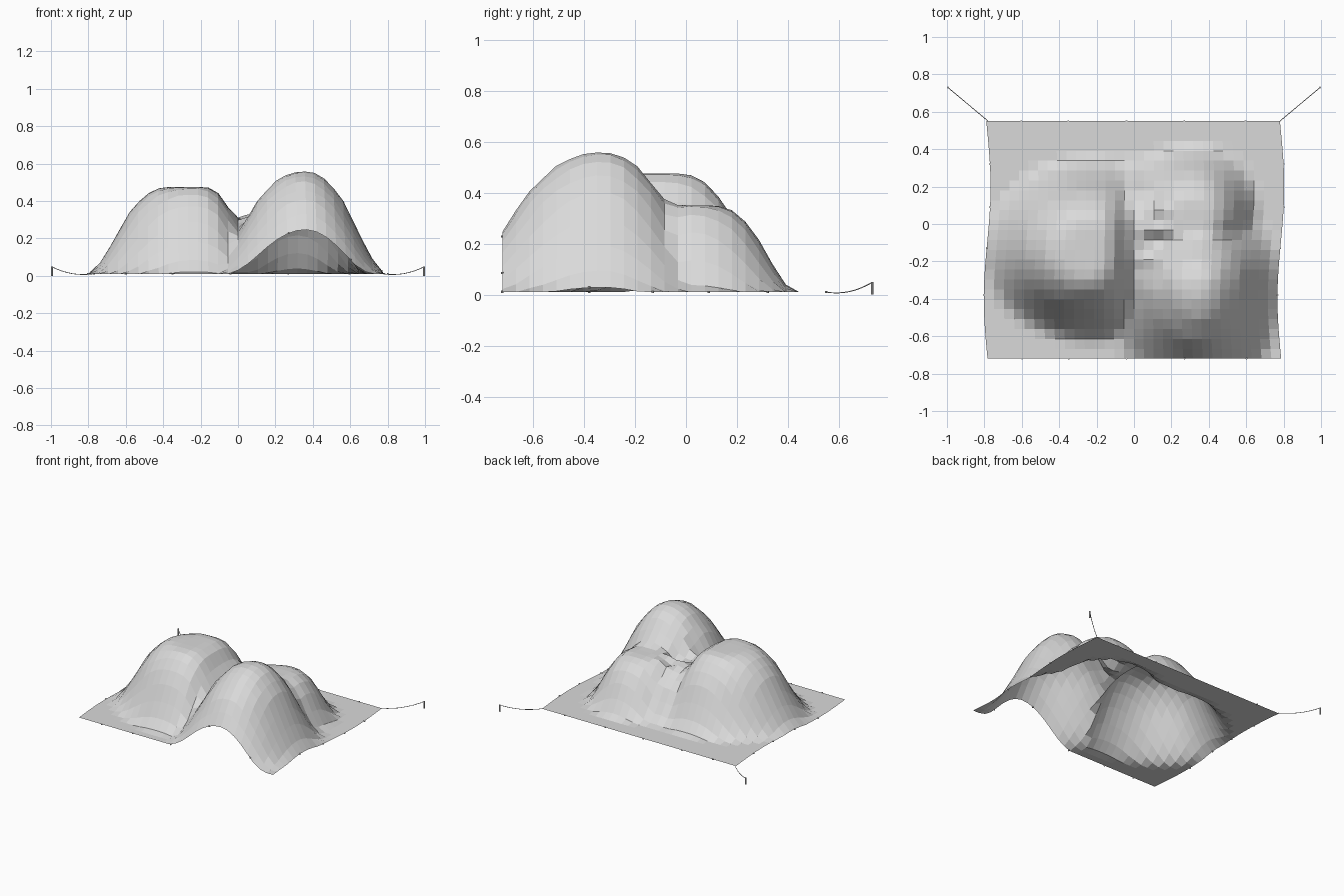
import bpy, bmesh, math, random
from mathutils import Vector

random.seed(4)
old = bpy.data.objects.get("Cube")
if old:
    bpy.data.objects.remove(old)


def material(name, value):
    m = bpy.data.materials.new(name)
    m.use_nodes = True
    color = (value, value, value, 1)
    m.diffuse_color = color
    m.node_tree.nodes["Principled BSDF"].inputs["Base Color"].default_value = color
    return m


cloth_mat = material("light grey cloth", 0.7)

# Draped slope: normalised distance from the mound centre -> relative height
SLOPE = [(0, 1), (.15, .98), (.3, .9), (.5, .69), (.65, .43), (.8, .19), (.9, .06), (1, 0)]


def slope(r):
    for (r0, h0), (r1, h1) in zip(SLOPE, SLOPE[1:]):
        if r <= r1:
            return h0 + (h1 - h0) * (r - r0) / (r1 - r0)
    return 0


def mound(x, y, cx, cy, left, right, front, back, height, flat, round_left, round_right):
    u = (x - cx) / (right if x > cx else left)
    v = (y - cy) / (back if y > cy else front)
    n = round_right if x > cx else round_left
    r = (abs(u) ** n + abs(v) ** n) ** (1 / n)
    return height * slope(max(0, (r - flat) / (1 - flat)))


# centre x, y, reach left, right, front, back, height, flat top share, squareness left, right
MOUNDS = [
    (-.25, -.13, .55, .35, .5, .49, .465, .22, 2, 3),
    (.36, -.33, .53, .45, .6, .46, .55, 0, 2, 2),
    (.31, .02, .42, .35, .3, .41, .34, .22, 2, 2.2),
    (.02, -.04, .36, .3, .55, .4, .3, .1, 2, 2),
]


def sheet_height(x, y):
    # soft maximum so neighbouring mounds blend
    return .01 + sum(mound(x, y, *m) ** 9 for m in MOUNDS) ** (1 / 9)


def sway(x, y):
    return x + .018 * math.sin((y + .1) * 5.24) * abs(x) / .78


def add_object(name, bm, mat):
    me = bpy.data.meshes.new(name)
    bm.to_mesh(me)
    bm.free()
    me.materials.append(mat)
    ob = bpy.data.objects.new(name, me)
    bpy.context.collection.objects.link(ob)
    return ob


# Draped sheet, crumpled along the valley between the mounds
bm = bmesh.new()
bmesh.ops.create_grid(bm, x_segments=30, y_segments=24, size=1)
for v in bm.verts:
    x, y = v.co.x * .785, v.co.y * .635 - .085
    z = sheet_height(x, y)
    if 0 < x < .2 and -.3 < y < .2:
        z += random.uniform(-.02, .02)
    v.co = Vector((sway(x, y), y, z))
add_object("draped_sheet", bm, cloth_mat)

# Small eyelets along the sheet's hem
bm = bmesh.new()
spots = [(x, y) for x in (-.6, -.35, -.04, .27, .6) for y in (-.72, .55)]
spots += [(x, y) for y in (-.38, -.13, .09, .32) for x in (-.785, .785)]
for x, y in spots:
    made = bmesh.ops.create_cone(bm, cap_ends=True, segments=6, radius1=.005,
                                 radius2=.005, depth=.008)
    bmesh.ops.translate(bm, verts=made["verts"],
                        vec=(sway(x, y), y, sheet_height(x, y)))
add_object("hem_eyelets", bm, cloth_mat)

# Pegs and slack cords at the two back corners
for side, name in ((1, "left"), (-1, "right")):
    bm = bmesh.new()
    bmesh.ops.create_cone(bm, cap_ends=True, segments=8, radius1=.005,
                          radius2=.005, depth=.05)
    bmesh.ops.translate(bm, verts=bm.verts, vec=(side * .995, .73, .025))
    add_object(name + "_peg", bm, cloth_mat)

    curve = bpy.data.curves.new(name + "_cord", "CURVE")
    curve.dimensions = "3D"
    curve.bevel_depth = .002
    curve.bevel_resolution = 1
    line = curve.splines.new("POLY")
    line.points.add(8)
    for i, p in enumerate(line.points):
        t = i / 8
        p.co = (side * (.78 + .215 * t), .55 + .18 * t,
                .01 + .03 * t - .06 * t * (1 - t) + .008 * t * t, 1)
    curve.materials.append(cloth_mat)
    cord = bpy.data.objects.new(name + "_cord", curve)
    bpy.context.collection.objects.link(cord)
